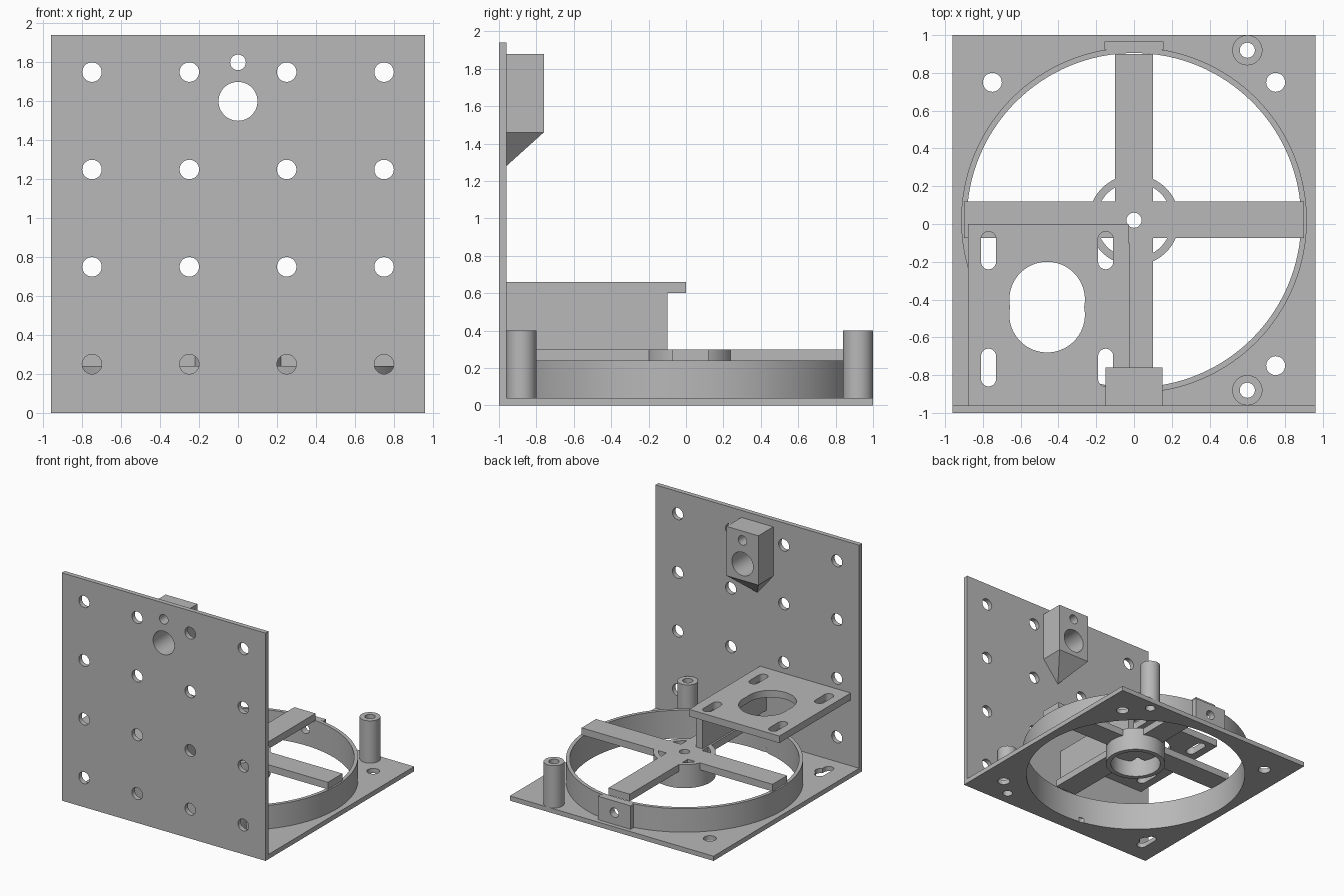
import bpy, bmesh, math
from mathutils import Matrix

if "Cube" in bpy.data.objects:
    bpy.data.objects.remove(bpy.data.objects["Cube"], do_unlink=True)

grey = bpy.data.materials.new("plain grey")
grey.use_nodes = True
color = (0.48, 0.48, 0.48, 1)
grey.diffuse_color = color
grey.node_tree.nodes["Principled BSDF"].inputs["Base Color"].default_value = color


def finish(name, bm):
    bmesh.ops.recalc_face_normals(bm, faces=bm.faces)
    mesh = bpy.data.meshes.new(name)
    bm.to_mesh(mesh)
    bm.free()
    mesh.materials.append(grey)
    ob = bpy.data.objects.new(name, mesh)
    bpy.context.collection.objects.link(ob)
    return ob


def box(name, x0, x1, y0, y1, z0, z1):
    bm = bmesh.new()
    bmesh.ops.create_cube(bm, size=1)
    for v in bm.verts:
        v.co = (x1 if v.co.x > 0 else x0, y1 if v.co.y > 0 else y0,
                z1 if v.co.z > 0 else z0)
    return finish(name, bm)


def rod(name, x, y, z, r, length, axis="Z", seg=48):
    """Cylinder centred on a point, along Z or Y."""
    bm = bmesh.new()
    bmesh.ops.create_cone(bm, cap_ends=True, segments=seg, radius1=r,
                          radius2=r, depth=length)
    turn = Matrix.Rotation(math.pi / 2, 4, "X") if axis == "Y" else Matrix()
    bm.transform(Matrix.Translation((x, y, z)) @ turn)
    return finish(name, bm)


def combine(ob, tool, operation="DIFFERENCE"):
    mod = ob.modifiers.new("combine", "BOOLEAN")
    mod.operation, mod.solver, mod.object = operation, "EXACT", tool
    deps = bpy.context.evaluated_depsgraph_get()
    mesh = bpy.data.meshes.new_from_object(ob.evaluated_get(deps))
    ob.modifiers.clear()
    ob.data = mesh
    bpy.data.objects.remove(tool, do_unlink=True)


def drill(ob, x, y, r, seg=48):
    combine(ob, rod("cutter", x, y, 0.3, r, 2, seg=seg))


def drill_y(ob, x, y, z, r, length=0.6):
    combine(ob, rod("cutter", x, y, z, r, length, "Y"))


def slot(ob, x, y, half=0.06, r=0.04):
    """Vertical oblong cut along Y."""
    for s in (-1, 1):
        drill(ob, x, y + s * half, r, 32)
    combine(ob, box("cutter", x - r, x + r, y - half, y + half, -1, 1.2))


CY = 0.02                      # ring centre
RING_OUT, RING_IN = 0.915, 0.885
GRID = (-0.75, -0.25, 0.25, 0.75)
POSTS = ((0.6, 0.92), (0.6, -0.88))
parts = []

# Base plate with large opening, corner holes, post holes and slots
base = box("base_plate", -0.96, 0.96, -1, 1, 0, 0.04)
drill(base, 0, CY, RING_IN, 128)
for sx in (-0.75, 0.75):
    for sy in (-0.75, 0.75):
        drill(base, sx, sy, 0.05)
for px, py in POSTS:
    drill(base, px, py, 0.04)
for sx in (-0.77, -0.15):
    slot(base, sx, -0.76)
parts.append(base)

# Upright panel with a grid of holes and the two mount holes
panel = box("front_panel", -0.96, 0.96, -1, -0.96, 0, 1.94)
for gx in GRID:
    for gz in (0.25, 0.75, 1.25, 1.75):
        drill_y(panel, gx, -1, gz, 0.05)
drill_y(panel, 0, -1, 1.6, 0.1)
drill_y(panel, 0, -1, 1.8, 0.04)
parts.append(panel)

# Mount block on the panel with a tapered underside
block = box("mount_block", -0.15, 0.15, -0.96, -0.76, 1.46, 1.88)
bm = bmesh.new()
bm.from_mesh(block.data)
bottom = min(bm.faces, key=lambda f: f.calc_center_median().z)
tip = bmesh.ops.poke(bm, faces=[bottom])["verts"][0]
tip.co = (0, -0.96, 1.28)
bm.to_mesh(block.data)
bm.free()
drill_y(block, 0, -0.86, 1.6, 0.1)
drill_y(block, 0, -0.86, 1.8, 0.04)
parts.append(block)

# Tall outer ring
ring = rod("outer_ring", 0, CY, 0.14, RING_OUT, 0.2, seg=128)
drill(ring, 0, CY, RING_IN, 128)
drill_y(ring, 0, 0.94, 0.14, 0.04)
parts.append(ring)

# Hub with crossed arms on top of the ring
hub = rod("hub_and_arms", 0, CY, 0.2, 0.24, 0.2, seg=96)
drill(hub, 0, CY, 0.2, 96)
combine(hub, box("arm", -0.9, 0.9, CY - 0.095, CY + 0.1, 0.24, 0.3), "UNION")
combine(hub, box("arm", -0.1, 0.1, CY - 0.88, CY + 0.88, 0.24, 0.3), "UNION")
drill(hub, 0, CY, 0.04)
parts.append(hub)

# Small drilled tab on the back of the ring
tab = box("rear_tab", -0.155, 0.155, 0.925, 0.965, 0.04, 0.24)
drill_y(tab, 0, 0.94, 0.14, 0.04)
parts.append(tab)

# Hollow posts
for label, (px, py) in zip(("rear", "front"), POSTS):
    post = rod(label + "_post", px, py, 0.22, 0.08, 0.36)
    drill(post, px, py, 0.04)
    parts.append(post)

# Shelf with a stretched round opening and four slots, and its web
shelf = box("shelf", -0.88, -0.03, -0.96, 0, 0.6, 0.66)
for oy in (-0.4, -0.48):
    drill(shelf, -0.46, oy, 0.2, 64)
for sx in (-0.77, -0.15):
    for sy in (-0.76, -0.14):
        slot(shelf, sx, sy)
parts.append(shelf)
parts.append(box("shelf_web", -0.085, -0.025, -0.96, -0.1, 0.3, 0.66))

# Smooth the round walls, keep the edges crisp
bpy.ops.object.select_all(action="DESELECT")
for ob in parts:
    ob.select_set(True)
bpy.context.view_layer.objects.active = base
bpy.ops.object.shade_smooth_by_angle(angle=math.radians(30))
